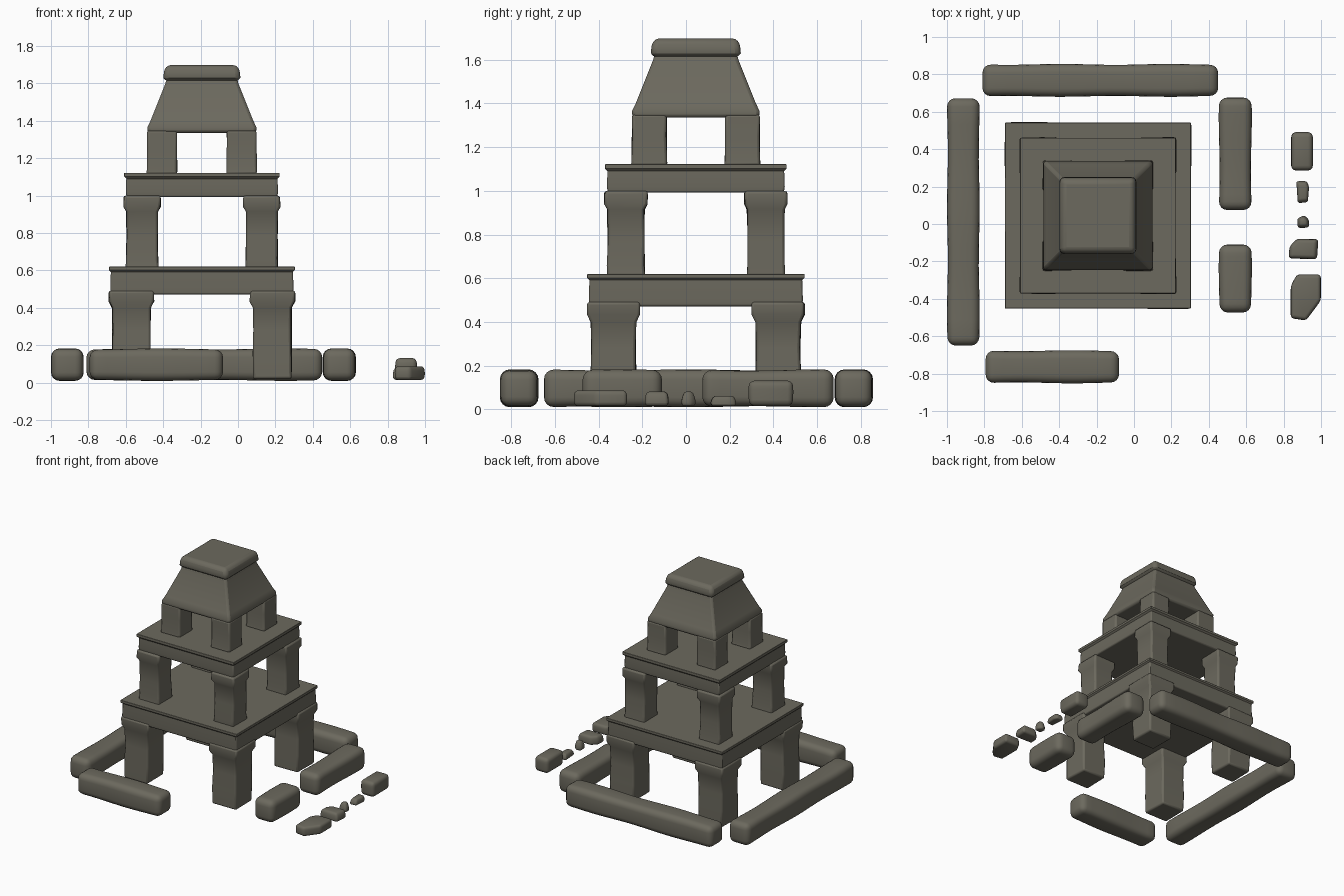
import bpy, bmesh, math, random
from mathutils import Vector

if "Cube" in bpy.data.objects:
    bpy.data.objects.remove(bpy.data.objects["Cube"])

random.seed(4)
CX, CY = -0.193, 0.045          # tower axis

stone = bpy.data.materials.new("weathered stone")
stone.diffuse_color = (0.15, 0.142, 0.112, 1)
stone.use_nodes = True
stone.node_tree.nodes["Principled BSDF"].inputs["Base Color"].default_value = stone.diffuse_color


def finish(name, bm, angle=40):
    bmesh.ops.recalc_face_normals(bm, faces=bm.faces)
    me = bpy.data.meshes.new(name)
    bm.to_mesh(me)
    bm.free()
    me.materials.append(stone)
    me.shade_smooth()
    me.set_sharp_from_angle(angle=math.radians(angle))
    ob = bpy.data.objects.new(name, me)
    bpy.context.collection.objects.link(ob)
    return ob


def bevel_mod(ob, width, segments=2):
    m = ob.modifiers.new("worn edges", 'BEVEL')
    m.width, m.segments, m.limit_method = width, segments, 'ANGLE'
    m.angle_limit = math.radians(50)


def loft(name, x, y, profile, jitter=0.0, bevel=0.008):
    """Square stack of rings; profile = (half width, z) pairs."""
    bm = bmesh.new()
    rings = []
    for i, (h, z) in enumerate(profile):
        j = lambda: random.uniform(-jitter, jitter)
        rings.append([bm.verts.new((x + sx * h + j(), y + sy * h + j(), z))
                      for sx, sy in ((-1, -1), (1, -1), (1, 1), (-1, 1))])
    for a, b in zip(rings, rings[1:]):
        for k in range(4):
            bm.faces.new((a[k], a[(k + 1) % 4], b[(k + 1) % 4], b[k]))
    bm.faces.new(rings[0][::-1])
    bm.faces.new(rings[-1])
    ob = finish(name, bm)
    if bevel:
        bevel_mod(ob, bevel)
    return ob


def four_legs(name, off, profile, jitter):
    for sx, a in ((-1, "left"), (1, "right")):
        for sy, b in ((-1, "front"), (1, "back")):
            loft(f"{name}_{b}_{a}", CX + sx * off, CY + sy * off, profile, jitter, 0.012)


def wall(name, lo, hi, radius=0.045):
    """Rounded stone beam whose section swells a little along its length."""
    lo, hi = Vector(lo), Vector(hi)
    size, mid = hi - lo, (lo + hi) / 2
    bm = bmesh.new()
    bmesh.ops.create_cube(bm, size=1)
    bmesh.ops.scale(bm, vec=size, verts=bm.verts)
    bmesh.ops.bevel(bm, geom=bm.edges[:], offset=radius, segments=4, profile=0.5, affect='EDGES')
    axis = 0 if size.x > size.y else 1
    long_edges = [e for e in bm.edges if abs(e.verts[0].co[axis] - e.verts[1].co[axis]) > 0.15]
    bmesh.ops.subdivide_edges(bm, edges=long_edges, cuts=12, use_grid_fill=True)
    p = random.uniform(0, 6)
    for v in bm.verts:
        t = v.co[axis] * 11 + p
        v.co[1 - axis] *= 0.97 + 0.03 * math.sin(t)
        v.co.z *= 0.97 + 0.03 * math.sin(t * 0.8 + 1)
    bmesh.ops.translate(bm, vec=mid, verts=bm.verts)
    finish(name, bm, 60)


def rock(name, outline, z0, z1, taper, bevel):
    bm = bmesh.new()
    n = len(outline)
    mx, my = sum(p[0] for p in outline) / n, sum(p[1] for p in outline) / n
    rings = []
    for z, s in ((z0, 0.95), (z0 + (z1 - z0) * 0.45, 1.0), (z1, taper)):
        rings.append([bm.verts.new((mx + (x - mx) * s, my + (y - my) * s, z)) for x, y in outline])
    for a, b in zip(rings, rings[1:]):
        for k in range(n):
            bm.faces.new((a[k], a[(k + 1) % n], b[(k + 1) % n], b[k]))
    bm.faces.new(rings[0][::-1])
    bm.faces.new(rings[2])
    bmesh.ops.bevel(bm, geom=bm.edges[:], offset=bevel, segments=3, profile=0.5,
                    affect='EDGES', clamp_overlap=True)
    finish(name, bm, 60)


# lower storey: flared legs, slab, thin ledge
four_legs("lower_leg", 0.377, [(0.101, 0.02), (0.103, 0.15), (0.101, 0.28), (0.103, 0.40),
                               (0.12, 0.435), (0.12, 0.492)], 0.003)
loft("lower_slab", CX, CY, [(0.487, 0.472), (0.49, 0.50), (0.487, 0.59), (0.487, 0.602)])
loft("lower_ledge", CX, CY, [(0.487, 0.592), (0.497, 0.602), (0.497, 0.62)], bevel=0.003)

# middle storey
four_legs("middle_leg", 0.32, [(0.088, 0.61), (0.085, 0.66), (0.083, 0.78), (0.085, 0.915),
                               (0.098, 0.94), (0.098, 1.0)], 0.003)
loft("middle_slab", CX, CY, [(0.403, 0.992), (0.407, 1.02), (0.404, 1.10)])
loft("middle_ledge", CX, CY, [(0.404, 1.09), (0.416, 1.102), (0.416, 1.122)], bevel=0.003)

# top storey: short legs, tapered roof, rounded cap
four_legs("top_leg", 0.213, [(0.083, 1.115), (0.08, 1.14), (0.079, 1.25), (0.079, 1.35)], 0.002)
loft("tapered_roof", CX, CY, [(0.29, 1.335), (0.292, 1.365), (0.275, 1.40), (0.195, 1.60), (0.19, 1.625)], bevel=0.015)
cap = loft("roof_cap", CX, CY, [(0.193, 1.608), (0.206, 1.63), (0.203, 1.66), (0.192, 1.698)], bevel=0)
bevel_mod(cap, 0.025, 3)

# broken enclosure wall
wall("left_wall", (-1.0, -0.65, 0.01), (-0.825, 0.672, 0.183))
wall("back_wall", (-0.81, 0.68, 0.01), (0.45, 0.856, 0.183))
wall("front_wall", (-0.793, -0.852, 0.01), (-0.08, -0.675, 0.183))
wall("right_wall_back", (0.453, 0.075, 0.01), (0.63, 0.676, 0.183))
wall("right_wall_front", (0.453, -0.473, 0.01), (0.63, -0.11, 0.183))

# row of loose stones
rock("loose_stone_back", [(0.84, 0.285), (0.957, 0.285), (0.957, 0.492), (0.84, 0.492)], 0.015, 0.132, 0.97, 0.025)
rock("pebble_back", [(0.875, 0.11), (0.93, 0.115), (0.937, 0.20), (0.925, 0.23), (0.867, 0.23)], 0.015, 0.062, 0.75, 0.012)
rock("pebble_middle", [(0.875, -0.022), (0.935, -0.02), (0.938, 0.02), (0.91, 0.048), (0.872, 0.03)], 0.015, 0.082, 0.6, 0.012)
rock("loose_stone_middle", [(0.825, -0.185), (0.98, -0.19), (0.988, -0.08), (0.87, -0.078), (0.83, -0.12)], 0.015, 0.082, 0.85, 0.018)
rock("loose_stone_front", [(0.837, -0.505), (0.92, -0.518), (1.0, -0.41), (1.0, -0.268), (0.87, -0.268), (0.837, -0.33)], 0.015, 0.087, 0.95, 0.022)
